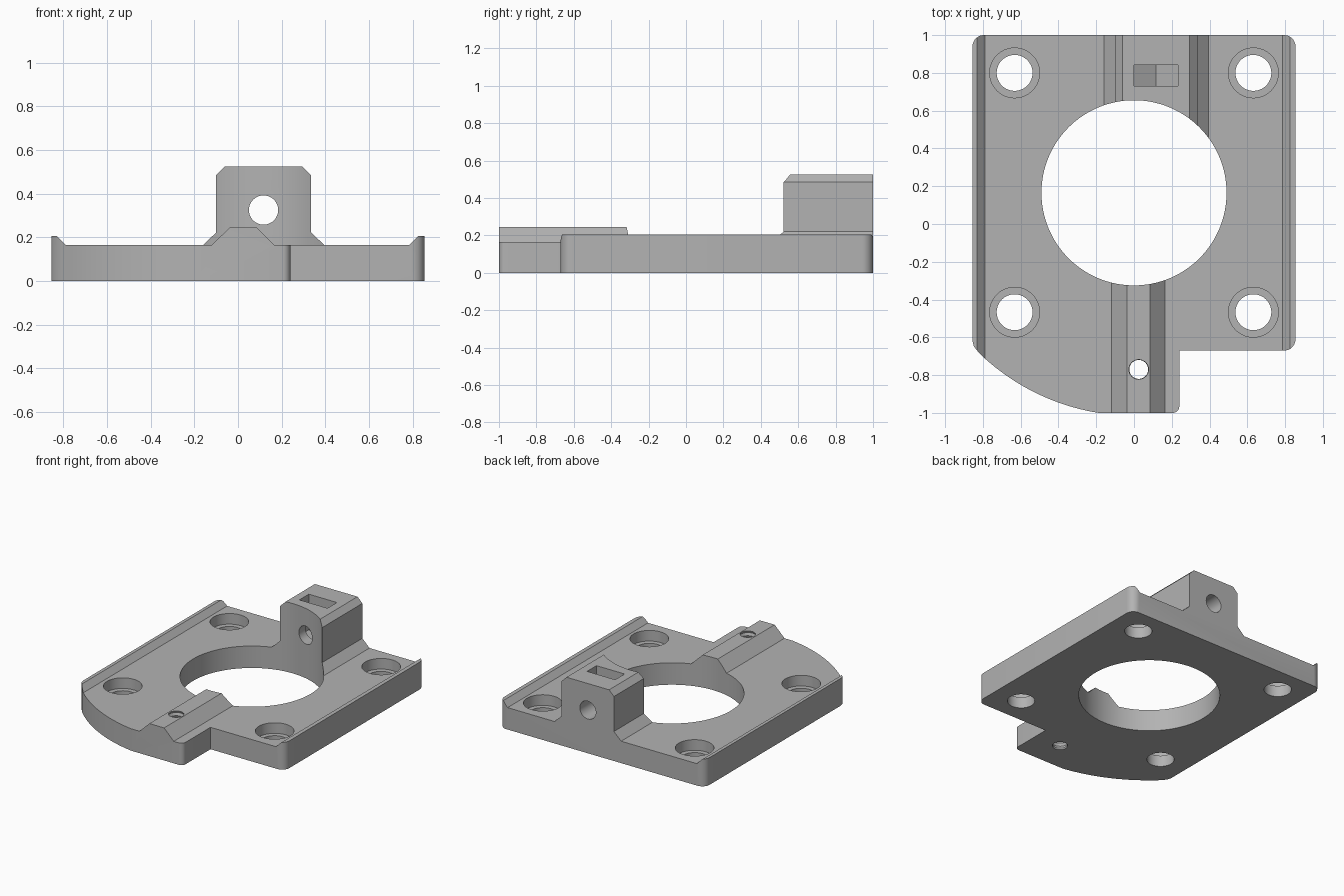
import bpy, bmesh, math
from mathutils import Matrix, Vector

if "Cube" in bpy.data.objects:
    bpy.data.objects.remove(bpy.data.objects["Cube"], do_unlink=True)

BORE_Y = 0.165
PLATE_TOP = 0.165

grey = bpy.data.materials.new("plain_grey")
grey.use_nodes = True
grey.diffuse_color = (0.45, 0.45, 0.45, 1)
grey.node_tree.nodes["Principled BSDF"].inputs["Base Color"].default_value = (0.45, 0.45, 0.45, 1)


def loft(name, rings):
    """Closed solid through a stack of rings with equal point counts."""
    bm = bmesh.new()
    loops = [[bm.verts.new(p) for p in ring] for ring in rings]
    n = len(loops[0])
    for low, high in zip(loops, loops[1:]):
        for i in range(n):
            j = (i + 1) % n
            bm.faces.new((low[i], low[j], high[j], high[i]))
    bm.faces.new(loops[0][::-1])
    bm.faces.new(loops[-1])
    bmesh.ops.recalc_face_normals(bm, faces=bm.faces)
    mesh = bpy.data.meshes.new(name)
    bm.to_mesh(mesh)
    bm.free()
    mesh.materials.append(grey)
    obj = bpy.data.objects.new(name, mesh)
    bpy.context.collection.objects.link(obj)
    return obj


def section(name, pts, y0, y1):
    """Front profile (x, z) swept along y."""
    return loft(name, [[(x, y, z) for x, z in pts] for y in (y0, y1)])


def lathe(name, profile, centre, along_y=False, sides=64):
    """Turned solid from (radius, height) pairs."""
    turn = Matrix.Rotation(-math.pi / 2, 4, "X") if along_y else Matrix()
    place = Matrix.Translation(centre) @ turn
    angles = [math.tau * i / sides for i in range(sides)]
    return loft(name, [[place @ Vector((r * math.cos(a), r * math.sin(a), h))
                        for a in angles] for r, h in profile])


def arc(cx, cy, r, start, end, steps):
    return [(cx + r * math.cos(math.radians(start + (end - start) * i / steps)),
             cy + r * math.sin(math.radians(start + (end - start) * i / steps)))
            for i in range(steps + 1)]


def combine(target, tool, operation):
    mod = target.modifiers.new(operation.lower(), "BOOLEAN")
    mod.operation = operation
    mod.solver = "EXACT"
    mod.object = tool
    bpy.context.view_layer.objects.active = target
    bpy.ops.object.modifier_apply(modifier=mod.name)
    bpy.data.objects.remove(tool, do_unlink=True)


# Plate with a raised bevelled rail on each side
plate = section("mounting_plate", [
    (-0.9, 0), (0.9, 0), (0.9, 0.205), (0.825, 0.205), (0.785, PLATE_TOP),
    (-0.79, PLATE_TOP), (-0.83, 0.205), (-0.9, 0.205)], -1.1, 1.1)

# Rear clamp tower with flared foot and chamfered top
combine(plate, section("clamp_tower", [
    (-0.16, 0.1), (0.395, 0.1), (0.395, PLATE_TOP), (0.335, 0.222),
    (0.335, 0.485), (0.295, 0.525), (-0.06, 0.525), (-0.1, 0.485),
    (-0.1, 0.222), (-0.16, PLATE_TOP)], BORE_Y, 1.1), "UNION")

# Front rib
combine(plate, section("front_rib", [
    (-0.12, 0.1), (0.165, 0.1), (0.165, PLATE_TOP), (0.085, 0.245),
    (-0.038, 0.245), (-0.12, PLATE_TOP)], -1.1, BORE_Y), "UNION")

# Plan outline: rounded corners, front foot and swept front-left edge
outline = (arc(0.795, 0.94, 0.06, 0, 90, 8)
           + arc(-0.795, 0.94, 0.06, 90, 180, 8)
           + [(-0.855, -0.62), (-0.848, -0.648)]
           + arc(0, BORE_Y, 1.18, 226, 260.8, 32)
           + arc(0.205, -0.965, 0.035, -90, 0, 6)
           + [(0.24, -0.67)]
           + arc(0.795, -0.61, 0.06, -90, 0, 8))
combine(plate, loft("outline", [[(x, y, z) for x, y in outline]
                                for z in (-0.2, 0.8)]), "INTERSECT")

# Large central bore
combine(plate, lathe("bore", [(0.49, -0.2), (0.49, 0.8)], (0, BORE_Y, 0), sides=128), "DIFFERENCE")

# Counterbored screw holes
for x in (-0.632, 0.632):
    for y in (-0.467, 0.8):
        combine(plate, lathe("screw_hole", [
            (0.095, -0.1), (0.095, 0.085), (0.132, 0.085), (0.132, 0.4)],
            (x, y, 0)), "DIFFERENCE")

# Threaded hole through the rib
thread = [(0.05 + 0.008 * (i % 2), -0.03 + 0.02 * i) for i in range(17)]
combine(plate, lathe("thread", thread, (0.025, -0.77, 0), sides=32), "DIFFERENCE")

# Cross hole and pointed nut pocket in the tower
combine(plate, lathe("cross_hole", [(0.067, 0), (0.067, 0.7)],
                     (0.117, 0.4, 0.325), along_y=True, sides=48), "DIFFERENCE")
combine(plate, section("nut_pocket", [
    (0, 0.7), (0, 0.257), (0.117, 0.19), (0.234, 0.257), (0.234, 0.7)],
    0.73, 0.842), "DIFFERENCE")

# Smooth round walls, sharp edges kept
bpy.ops.object.select_all(action="DESELECT")
plate.select_set(True)
bpy.context.view_layer.objects.active = plate
bpy.ops.object.shade_smooth_by_angle(angle=math.radians(25))
